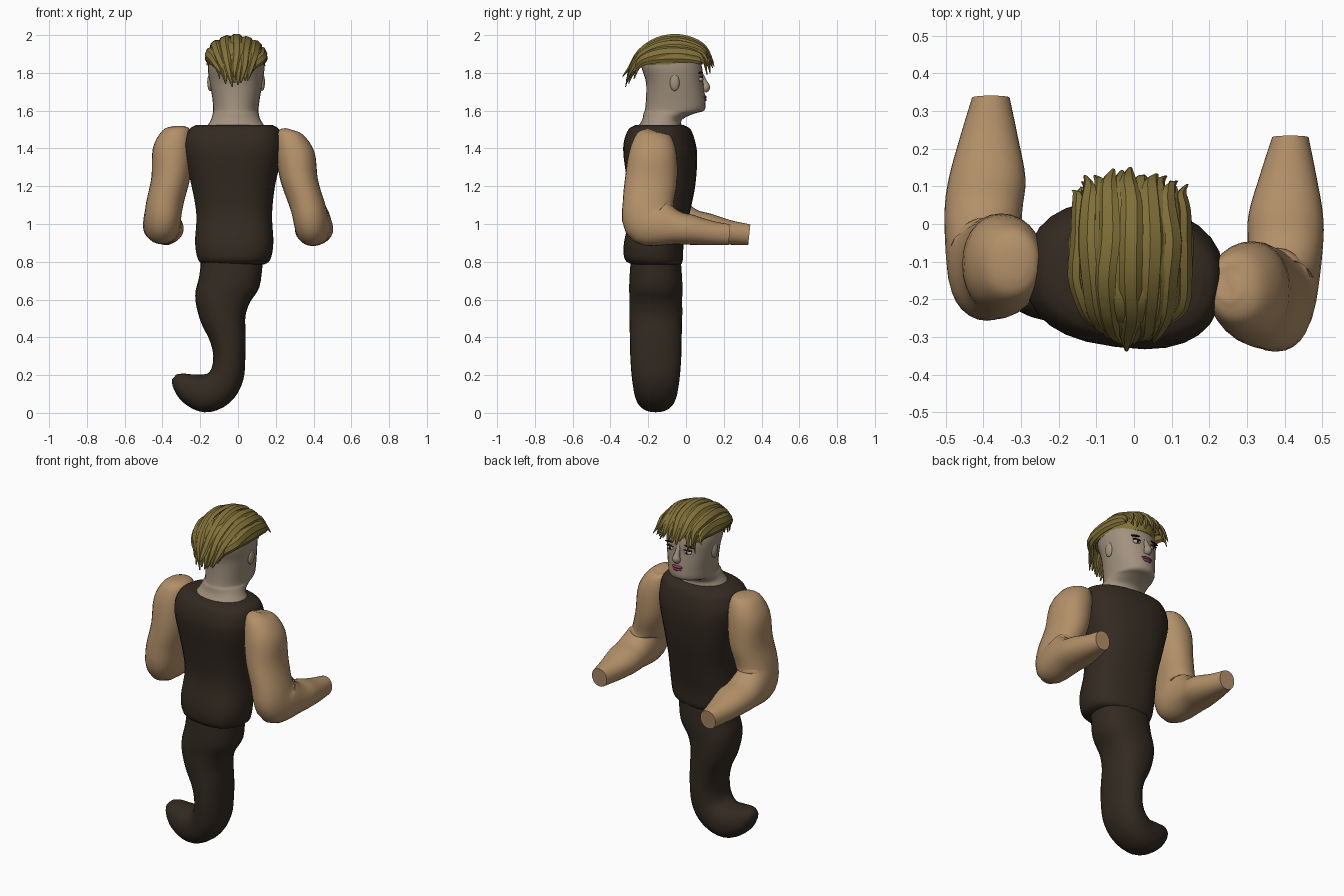
import bpy, bmesh, math, random
from mathutils import Vector

if "Cube" in bpy.data.objects:
    bpy.data.objects.remove(bpy.data.objects["Cube"])

random.seed(4)


def material(name, rgb):
    m = bpy.data.materials.new(name)
    m.diffuse_color = (*rgb, 1)
    m.use_nodes = True
    m.node_tree.nodes["Principled BSDF"].inputs["Base Color"].default_value = m.diffuse_color
    return m


DARK = material("dark_cloth", (0.033, 0.023, 0.015))
SKIN = material("tan_skin", (0.45, 0.28, 0.14))
FACE = material("pale_skin", (0.36, 0.285, 0.21))
HAIR = material("blond_hair", (0.22, 0.165, 0.04))
LIPS = material("lip_colour", (0.22, 0.04, 0.1))
BLACK = material("brow_black", (0.012, 0.01, 0.01))
WHITE = material("eye_white", (0.5, 0.45, 0.4))


def smooth_path(rows, steps):
    """Catmull-Rom interpolation of (x, y, z, ru, rv) rows."""
    n, out = len(rows), []
    for i in range(n - 1):
        a, b, c, d = (rows[min(max(j, 0), n - 1)] for j in (i - 1, i, i + 1, i + 2))
        for s in range(steps):
            t = s / steps
            out.append([0.5 * (2 * q + (r - p) * t + (2 * p - 5 * q + 4 * r - w) * t * t
                               + (3 * q - p - 3 * r + w) * t ** 3)
                        for p, q, r, w in zip(a, b, c, d)])
    return out + [list(rows[-1])]


def loft(name, rows, mat, ref=(1, 0, 0), flat=False, sides=28, power=2.0, steps=4, sharp=50, span=1):
    """Skin elliptical sections along a path; flat keeps the sections level."""
    pts = smooth_path(rows, steps)
    ref = Vector(ref).normalized()
    bm = bmesh.new()
    rings = []
    for i, p in enumerate(pts):
        c = Vector(p[:3])
        tan = Vector(pts[min(i + span, len(pts) - 1)][:3]) - Vector(pts[max(i - span, 0)][:3])
        if flat:
            tan = Vector((0, 0, 1))
        v = tan.cross(ref).normalized()
        ring = []
        for k in range(sides):
            a = 2 * math.pi * k / sides
            ca, sa = math.cos(a), math.sin(a)
            cu = math.copysign(abs(ca) ** (2 / power), ca) * max(p[3], 0.002)
            cv = math.copysign(abs(sa) ** (2 / power), sa) * max(p[4], 0.002)
            ring.append(bm.verts.new(c + ref * cu + v * cv))
        rings.append(ring)
    for r, q in zip(rings, rings[1:]):
        for k in range(sides):
            j = (k + 1) % sides
            bm.faces.new((r[k], r[j], q[j], q[k]))
    bm.faces.new(rings[0][::-1])
    bm.faces.new(rings[-1])
    bmesh.ops.recalc_face_normals(bm, faces=bm.faces)
    return finish(name, bm, mat, sharp)


def finish(name, bm, mat, sharp=50):
    me = bpy.data.meshes.new(name)
    bm.to_mesh(me)
    bm.free()
    ob = bpy.data.objects.new(name, me)
    bpy.context.collection.objects.link(ob)
    me.materials.append(mat)
    bpy.ops.object.select_all(action='DESELECT')
    ob.select_set(True)
    bpy.context.view_layer.objects.active = ob
    bpy.ops.object.shade_smooth_by_angle(angle=math.radians(sharp))
    return ob


def blob(name, loc, size, mat, tilt=0):
    bm = bmesh.new()
    bmesh.ops.create_uvsphere(bm, u_segments=16, v_segments=10, radius=1)
    ob = finish(name, bm, mat)
    ob.location, ob.scale, ob.rotation_euler = loc, size, (0, tilt, 0)
    return ob


# sleeveless vest, turned slightly about z
loft("vest", [
    (-.02, -.15, .785, .155, .12), (-.02, -.17, .81, .19, .15), (-.02, -.17, .90, .207, .155),
    (-.02, -.14, 1.05, .20, .155), (-.025, -.13, 1.2, .22, .175), (-.025, -.135, 1.35, .255, .19),
    (-.025, -.14, 1.43, .262, .185), (-.02, -.14, 1.5, .24, .16), (-.02, -.14, 1.525, .2, .12)],
    DARK, ref=(1, -.13, 0), flat=True, power=2.5)

# curled tail in place of legs
TAIL = [(-.03, .84, .165, .13), (-.045, .7, .162, .14), (-.083, .6, .145, .14), (-.08, .5, .12, .14),
        (-.055, .4, .097, .137), (-.046, .3, .085, .135), (-.058, .2, .09, .128),
        (-.105, .13, .098, .118), (-.18, .103, .1, .105), (-.26, .13, .08, .09),
        (-.315, .17, .047, .06), (-.338, .19, .018, .03)]
loft("curled_tail", [(x, -.16, z, ry, rx) for x, z, rx, ry in TAIL], DARK, ref=(0, 1, 0),
     power=2.3, span=5)

# bent arms; the right one mirrors the left with a gradual offset
ARM = [(-.315, -.105, 1.518, .03, .04), (-.325, -.105, 1.495, .075, .09), (-.345, -.105, 1.4, .106, .125),
       (-.355, -.11, 1.25, .103, .138), (-.385, -.12, 1.12, .1, .135), (-.40, -.10, 1.03, .098, .145),
       (-.40, .03, .99, .103, .092), (-.39, .12, .975, .102, .08), (-.385, .23, .955, .077, .065),
       (-.38, .335, .943, .05, .055)]
loft("left_arm", ARM, SKIN, power=2.15, span=3)
right = []
for i, (x, y, z, u, v) in enumerate(ARM):
    k = i / (len(ARM) - 1)
    right.append((-x - .065 + .1 * k, y - .06 - .045 * k, z - .025 * (1 - k), u * .97, v))
loft("right_arm", right, SKIN, power=2.15, span=3)

# neck and head in one piece
loft("head", [
    (-.01, -.14, 1.50, .165, .125), (-.012, -.128, 1.55, .132, .105), (-.012, -.09, 1.585, .122, .135),
    (-.012, -.06, 1.603, .12, .158), (-.01, -.055, 1.66, .125, .157), (-.01, -.06, 1.75, .14, .152),
    (-.01, -.075, 1.83, .15, .16), (-.01, -.09, 1.90, .138, .145), (-.01, -.1, 1.95, .09, .1),
    (-.01, -.1, 1.965, .02, .02)], FACE, flat=True, power=2.1)
loft("nose", [(-.01, .08, 1.795, .012, .01), (-.01, .098, 1.75, .015, .016),
              (-.01, .106, 1.722, .024, .022), (-.01, .096, 1.703, .018, .014)], FACE, sides=14)

# face details
blob("upper_lip", (-.01, .097, 1.673), (.036, .013, .009), LIPS)
blob("lower_lip", (-.01, .096, 1.659), (.03, .014, .011), LIPS)
for side, s in (("left", -1), ("right", 1)):
    blob(side + "_ear", (-.01 + s * .137, -.06, 1.75), (.016, .026, .046), FACE)
    blob(side + "_eye", (-.01 + s * .055, .077, 1.766), (.026, .013, .012), WHITE)
    blob(side + "_iris", (-.01 + s * .055, .086, 1.766), (.009, .006, .009), BLACK)
    blob(side + "_eyelid", (-.01 + s * .055, .079, 1.778), (.03, .012, .003), BLACK)
    blob(side + "_brow", (-.01 + s * .06, .076, 1.802), (.036, .012, .005), BLACK, s * .15)

# hair cap and chunky overlapping locks running from back to front
loft("hair_cap", [(-.01, -.09, 1.845, .15, .175), (-.01, -.09, 1.9, .15, .175),
                  (-.01, -.09, 1.95, .112, .13), (-.01, -.09, 1.968, .06, .08),
                  (-.01, -.09, 1.972, .02, .03)], HAIR, flat=True)
LOCK = [(-.325, 1.74, .5, .15), (-.295, 1.82, .68, .75), (-.245, 1.9, .9, 1), (-.15, 1.962, 1, 1.1),
        (-.04, 1.978, 1, 1.1), (.06, 1.95, .95, 1), (.115, 1.9, .93, .8), (.14, 1.815, .95, .2)]
COUNT = 15
for i in range(COUNT):
    a = -1.35 + 2.7 * i / (COUNT - 1)
    s, c = math.sin(a), math.cos(a)
    lift = .012 * (i % 2) + random.uniform(-.004, .003)
    rows = []
    for j, (y, z, spread, w) in enumerate(LOCK):
        end = 1 if j in (0, len(LOCK) - 1) else 0
        rows.append((-.01 + (.15 + lift) * s * spread + random.uniform(-.006, .006) * (1 + 2 * end),
                     -.09 + (y + .09) * (.72 + .28 * c) + end * random.uniform(-.012, .012),
                     1.86 + (z + lift - 1.86) * (c if z > 1.86 else .4 + .6 * c)
                     + end * random.uniform(-.035, .03),
                     .028 * w, .014 * w))
    loft(f"hair_lock_{i + 1}", rows, HAIR, ref=(c, 0, -s), sides=6, steps=3, sharp=35)
